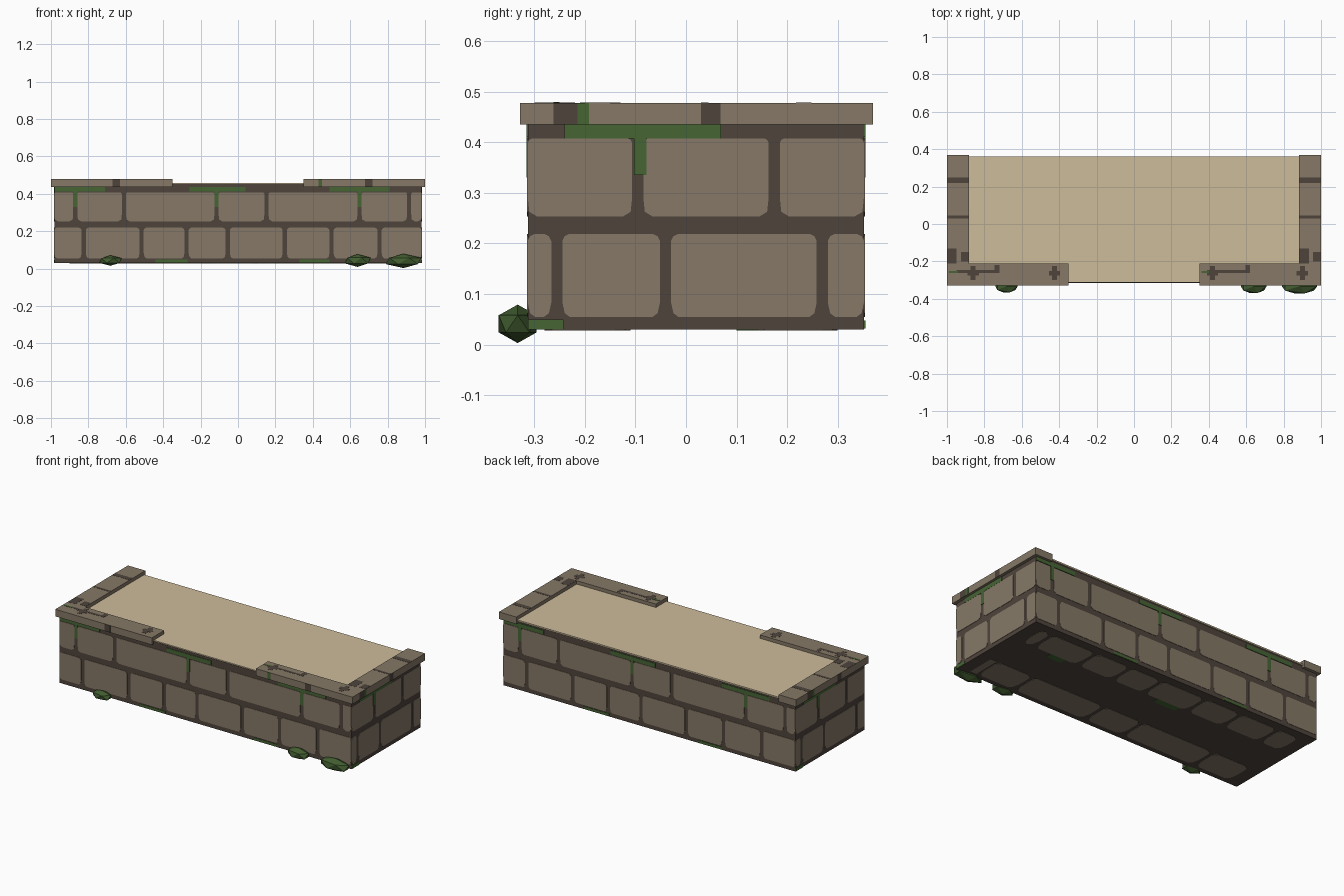
import bpy, bmesh
from mathutils import Vector

cube = bpy.data.objects.get("Cube")
if cube:
    bpy.data.objects.remove(cube)


def material(name, rgb):
    lin = [((c / 255 + 0.055) / 1.055) ** 2.4 for c in rgb] + [1.0]
    m = bpy.data.materials.new(name)
    m.use_nodes = True
    m.diffuse_color = lin
    bsdf = next(n for n in m.node_tree.nodes if n.type == 'BSDF_PRINCIPLED')
    bsdf.inputs["Base Color"].default_value = lin
    bsdf.inputs["Roughness"].default_value = 0.9
    return m


STONE = material("stone", (134, 121, 103))
MORTAR = material("dark mortar", (78, 68, 60))
MOSS = material("moss green", (70, 101, 52))
SAND = material("sand", (206, 188, 154))
LEAF = material("dark leaf", (66, 93, 48))
X, Y, Z = Vector((1, 0, 0)), Vector((0, 1, 0)), Vector((0, 0, 1))


def finish(name, bm, mat):
    bmesh.ops.recalc_face_normals(bm, faces=bm.faces)
    me = bpy.data.meshes.new(name)
    bm.to_mesh(me)
    bm.free()
    me.materials.append(mat)
    ob = bpy.data.objects.new(name, me)
    bpy.context.collection.objects.link(ob)
    return ob


def box(name, lo, hi, mat):
    bm = bmesh.new()
    bmesh.ops.create_cube(bm, size=1)
    for v in bm.verts:
        v.co = [l + (h - l) * (c + 0.5) for l, h, c in zip(lo, hi, v.co)]
    return finish(name, bm, mat)


def plates(name, frame, rects, mat, cut=0.0, foot=0.0, lift=0.002):
    """Thin plates with clipped corners; foot widens the lower clips."""
    origin, u, v = frame
    n = u.cross(v)
    bm = bmesh.new()
    for a, b, c, d in rects:
        k, f = cut, cut + foot
        if k:
            pts = [(a + f, c), (b - f, c), (b - k / 3, c + f / 2), (b, c + 2 * f),
                   (b, d - k), (b - k / 3, d - k / 3), (b - k, d),
                   (a + k, d), (a + k / 3, d - k / 3), (a, d - k),
                   (a, c + 2 * f), (a + k / 3, c + f / 2)]
        else:
            pts = [(a, c), (b, c), (b, d), (a, d)]
        low = [bm.verts.new(origin + u * p + v * q - n * 0.002) for p, q in pts]
        top = [bm.verts.new(w.co + n * (lift + 0.002)) for w in low]
        bm.faces.new(top)
        for i in range(len(pts)):
            j = (i + 1) % len(pts)
            bm.faces.new((low[i], low[j], top[j], top[i]))
    return finish(name, bm, mat)


def course(start, joints, end, low, high, gap=0.011):
    """One row of stones between the given joints."""
    edges = [start - gap] + joints + [end + gap]
    return [(a + gap, b - gap, low, high) for a, b in zip(edges, edges[1:])]


# Core of the wall and the sand fill
HX, Y0, Y1 = 0.982, -0.313, 0.352
MID = (Y0 + Y1) / 2
box("wall_core", (-HX, Y0, 0.03), (HX, Y1, 0.452), MORTAR)
box("sand_fill", (-HX + 0.002, Y0 + 0.002, 0.448), (HX - 0.002, 0.36, 0.457), SAND)

# Long and short walls: the same pattern on opposite sides
long_low = [-0.825, -0.515, -0.275, -0.055, 0.25, 0.5, 0.757]
long_high = [-0.87, -0.61, -0.115, 0.152, 0.65, 0.915]
long_moss = [(-0.98, -0.71, 0.412, 0.437), (-0.26, 0.04, 0.412, 0.437),
             (0.49, 0.81, 0.412, 0.437), (-0.44, -0.27, 0.032, 0.048),
             (0.33, 0.49, 0.032, 0.048)]
long_moss += [(x - 0.011, x + 0.011, 0.33, 0.413) for x in (-0.87, -0.115, 0.65)]
short_moss = [(-0.26, 0.05, 0.408, 0.435), (-0.122, -0.098, 0.335, 0.408),
              (-0.332, -0.262, 0.03, 0.05)]
half = (Y1 - Y0) / 2
walls = {
    "front": (Vector((0, Y0, 0)), X, HX, long_low, long_high, long_moss),
    "back": (Vector((0, Y1, 0)), -X, HX, long_low, long_high, long_moss),
    "left": (Vector((HX, MID, 0)), Y, half, [-0.275, -0.06, 0.25], [-0.115, 0.155], short_moss),
    "right": (Vector((-HX, MID, 0)), -Y, half, [-0.275, -0.06, 0.25], [-0.115, 0.155], short_moss),
}
for side, (origin, u, w, low, high, moss) in walls.items():
    frame = (origin, u, Z)
    plates(side + "_lower_stones", frame, course(-w, low, w, 0.055, 0.219), STONE, 0.014)
    plates(side + "_upper_stones", frame, course(-w, high, w, 0.253, 0.408), STONE, 0.009, 0.01)
    plates(side + "_moss", frame, moss, MOSS, lift=0.003)

# Underside stones in two rows
under = (Vector((0, 0, 0.03)), -X, Y)
plates("underside_back_stones", under, course(-0.9, long_low, 0.9, 0.14, 0.3), STONE, 0.03)
plates("underside_front_stones", under, course(-0.9, long_high[:-1], 0.9, -0.28, -0.11), STONE, 0.03)
plates("underside_moss", under, [(-0.7, -0.6, 0.1, 0.14), (0.05, 0.2, 0.1, 0.14)], MOSS)

# Raised rim, left and right
R0, R1, TOP, LOW = -0.328, 0.37, 0.478, 0.435
for side, s in (("left", 1), ("right", -1)):
    a, b = sorted((s * 0.883, s))
    box(side + "_rim_side", (a, R0, LOW), (b, R1, TOP), STONE)
    a, b = sorted((s * 0.35, s * 0.883))
    box(side + "_rim_front", (a, R0, LOW), (b, -0.21, TOP), STONE)
    # Dark joints and moss on the outer face of the rim
    outer = (Vector((s, 0, 0)), Y * s, Z)
    plates(side + "_rim_joints", outer,
           [(-0.262, -0.215, LOW, TOP), (0.03, 0.068, LOW, TOP)], MORTAR, lift=0.0005)
    plates(side + "_rim_moss", outer, [(-0.215, -0.192, LOW, TOP)], MOSS, lift=0.0005)

# Joints on top of the rim
top = (Vector((0, 0, TOP)), X, Y)
marks = []
for a, b in ((-0.998, -0.886), (0.886, 0.998)):
    marks += [(a, b, 0.218, 0.248), (a, b, 0.03, 0.045),
              (a, a + 0.05, -0.21, -0.13), (b - 0.04, b, -0.2, -0.15)]
for a in (-0.95, 0.39):
    marks += [(a, a + 0.23, -0.262, -0.247), (a + 0.205, a + 0.23, -0.247, -0.22)]
for x in (-0.86, -0.425, 0.42, 0.9):
    marks += [(x - 0.013, x + 0.013, -0.3, -0.225), (x - 0.03, x + 0.03, -0.275, -0.25)]
plates("rim_top_joints", top, marks, MORTAR, lift=0.0008)
plates("rim_top_moss", top, [(-0.99, -0.94, -0.262, -0.25), (0.36, 0.4, -0.262, -0.25)],
       MOSS, lift=0.0015)

# Joints on the front of the rim
brow = (Vector((0, R0, 0)), X, Z)
plates("rim_front_joints", brow, [(-0.67, -0.63, LOW, TOP), (0.68, 0.72, LOW, TOP)],
       MORTAR, lift=0.0005)
plates("rim_front_moss", brow, [(0.43, 0.45, LOW, TOP)], MOSS, lift=0.0005)

# Faceted leaf clumps at the foot of the front wall
for i, (x, z, rx, ry, rz) in enumerate([(-0.682, 0.043, 0.067, 0.038, 0.028),
                                        (0.64, 0.043, 0.077, 0.042, 0.034),
                                        (0.885, 0.041, 0.106, 0.044, 0.038)]):
    bm = bmesh.new()
    bmesh.ops.create_icosphere(bm, subdivisions=1, radius=1)
    for v in bm.verts:
        v.co = Vector((x + v.co.x * rx, -0.333 + v.co.y * ry, z + v.co.z * rz))
    finish(f"leaf_clump_{i + 1}", bm, LEAF)
